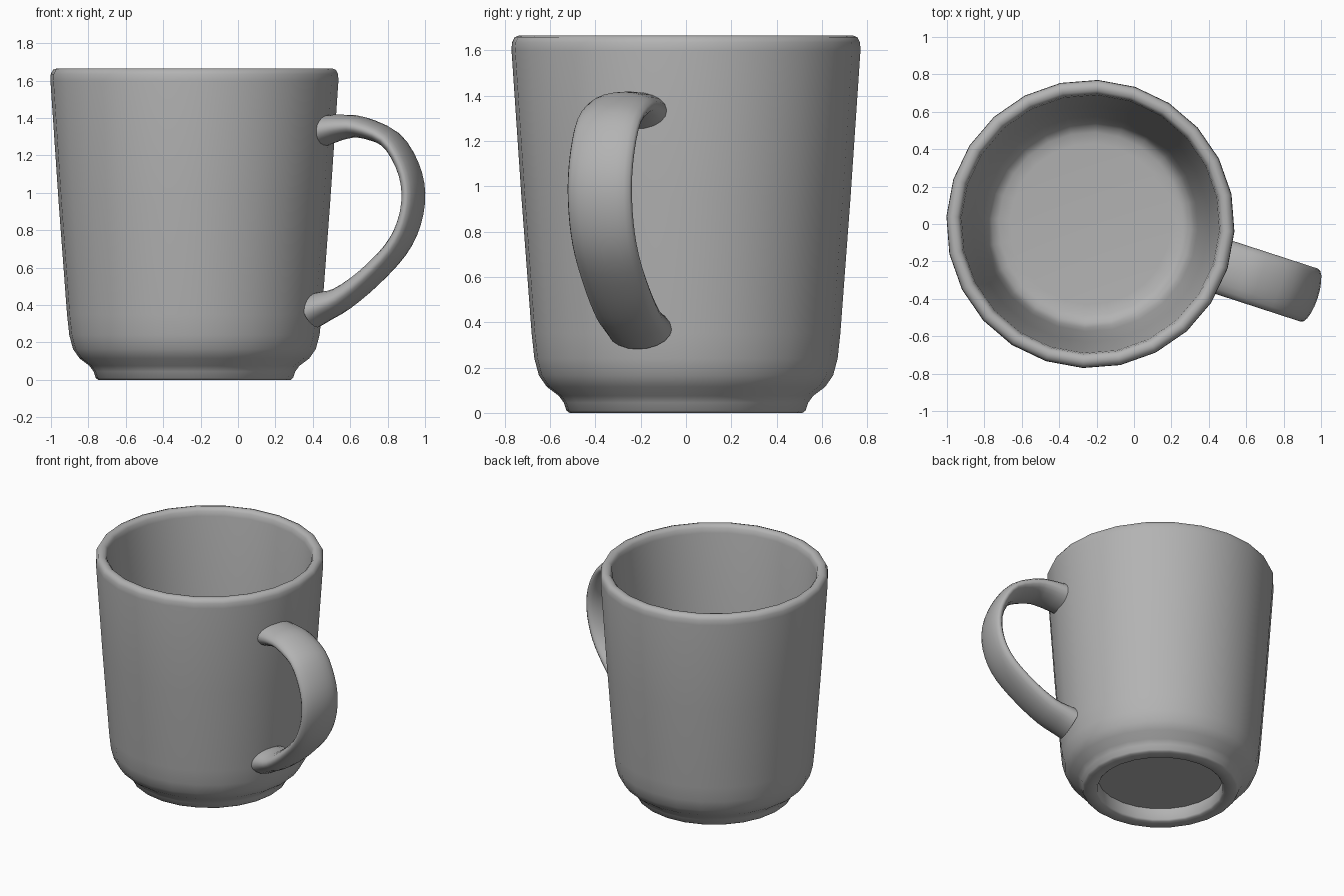
import bpy, bmesh
from math import sin, cos, tau, radians
from mathutils import Vector

cube = bpy.data.objects.get("Cube")
if cube:
    bpy.data.objects.remove(cube)

CENTRE = Vector((-0.233, 0, 0))
SIDES = 24

# Glaze material
glaze = bpy.data.materials.new("grey glaze")
glaze.use_nodes = True
colour = (0.45, 0.45, 0.45, 1)
glaze.diffuse_color = colour
glaze.node_tree.nodes["Principled BSDF"].inputs["Base Color"].default_value = colour


def skin(name, rings, angle):
    """Join successive rings of points with quads and cap both ends."""
    bm = bmesh.new()
    loops = [[bm.verts.new(p) for p in ring] for ring in rings]
    for a, b in zip(loops, loops[1:]):
        for i in range(len(a)):
            j = (i + 1) % len(a)
            bm.faces.new((a[i], a[j], b[j], b[i]))
    for loop in (loops[0], loops[-1]):
        bm.faces.new(loop)
    bmesh.ops.recalc_face_normals(bm, faces=bm.faces)
    mesh = bpy.data.meshes.new(name)
    bm.to_mesh(mesh)
    bm.free()
    mesh.materials.append(glaze)
    obj = bpy.data.objects.new(name, mesh)
    bpy.context.collection.objects.link(obj)
    bpy.ops.object.select_all(action='DESELECT')
    obj.select_set(True)
    bpy.context.view_layer.objects.active = obj
    bpy.ops.object.shade_smooth_by_angle(angle=radians(angle))
    return obj


def spline(points, steps):
    """Smooth path passing through the given points."""
    pts = [points[0]] + points + [points[-1]]
    path = []
    for a, b, c, d in zip(pts, pts[1:], pts[2:], pts[3:]):
        for s in range(steps):
            t = s / steps
            path.append(0.5 * (2 * b + (c - a) * t + (2 * a - 5 * b + 4 * c - d) * t ** 2
                               + (3 * b - a - 3 * c + d) * t ** 3))
    return path + [points[-1]]


# Mug body: recess, foot, outer wall, rim, inner wall and floor (radius, height)
profile = [
    (0.425, 0.095), (0.425, 0.012), (0.437, 0), (0.515, 0), (0.528, 0.01),
    (0.54, 0.045), (0.562, 0.075), (0.615, 0.115), (0.65, 0.165), (0.67, 0.24), (0.682, 0.35),
    (0.727, 0.95), (0.771, 1.60), (0.769, 1.635), (0.757, 1.658), (0.735, 1.666),
    (0.712, 1.662), (0.697, 1.645), (0.69, 1.61), (0.632, 0.95), (0.575, 0.35),
    (0.555, 0.23), (0.53, 0.185), (0.49, 0.165), (0.43, 0.16),
]
angles = [tau * i / SIDES - radians(3) for i in range(SIDES)]
skin("mug_body", [[CENTRE + Vector((r * cos(a), r * sin(a), z)) for a in angles]
                  for r, z in profile], 50)

# Handle: flattened oval swept along a loop (distance from axis, height, half thickness)
loop = [Vector(p) for p in [
    (0.70, 1.328, 0.088), (0.76, 1.34, 0.078), (0.84, 1.352, 0.066), (0.94, 1.35, 0.057),
    (1.10, 1.287, 0.048), (1.195, 1.15, 0.047), (1.231, 1.0, 0.047), (1.207, 0.84, 0.048),
    (1.13, 0.695, 0.051), (0.98, 0.545, 0.056), (0.83, 0.435, 0.065), (0.72, 0.39, 0.082),
    (0.66, 0.367, 0.092)]]
path = spline(loop, 3)
turn = radians(-18)
outward = Vector((cos(turn), sin(turn), 0))
across = Vector((-sin(turn), cos(turn), 0))
up = Vector((0, 0, 1))
rings = []
for i, p in enumerate(path):
    step = path[min(i + 1, len(path) - 1)] - path[max(i - 1, 0)]
    tangent = (outward * step.x + up * step.y).normalized()
    normal = tangent.cross(across)
    middle = CENTRE + outward * p.x + up * p.y
    rings.append([middle + across * (0.149 * cos(tau * k / 20)) + normal * (p.z * sin(tau * k / 20))
                  for k in range(20)])
skin("handle", rings, 60)
